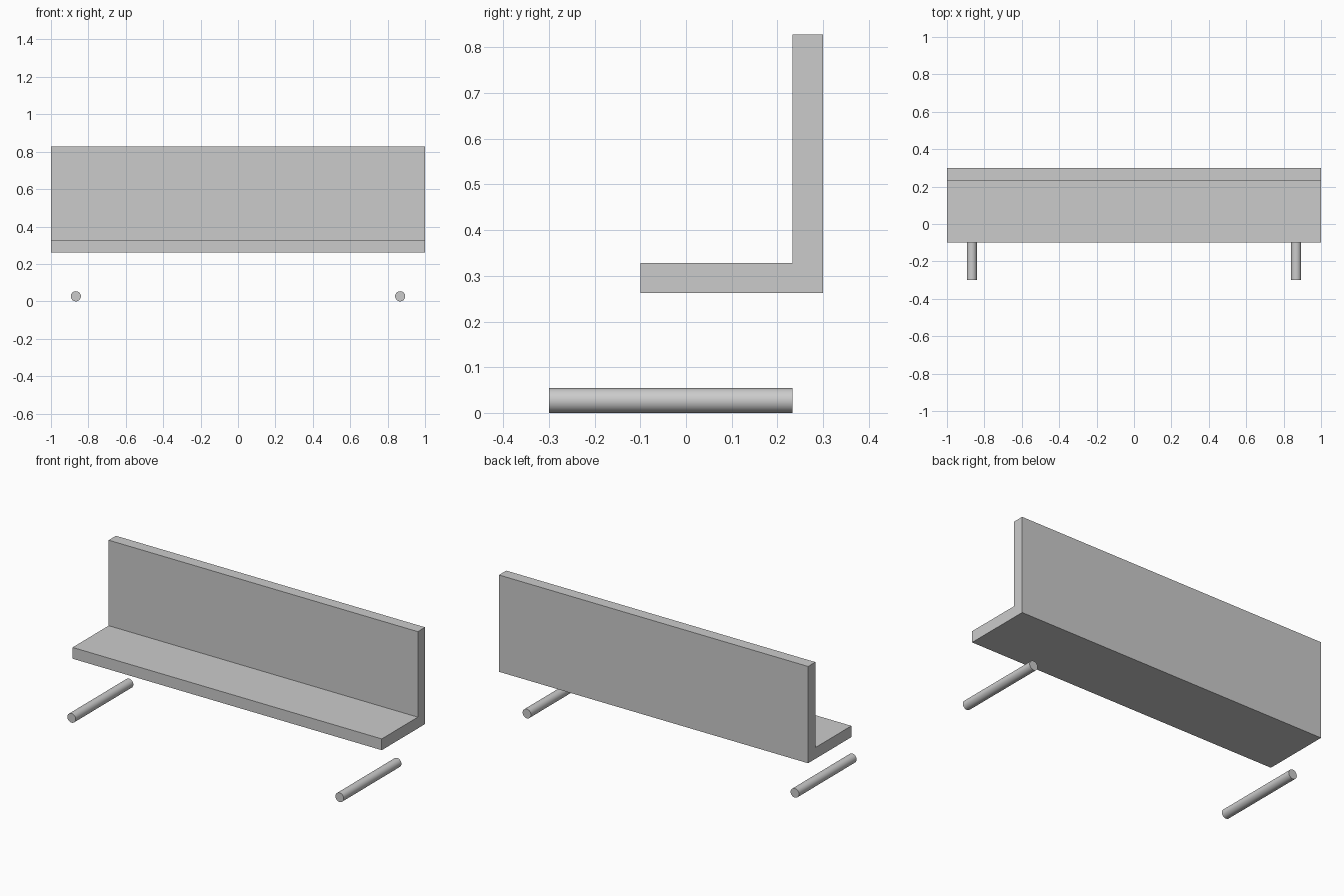
import bpy, bmesh
from math import radians

if "Cube" in bpy.data.objects:
    bpy.data.objects.remove(bpy.data.objects["Cube"])

# Bench body: L-shaped side profile (y, z) extruded along x
profile = [(-0.1, 0.262), (0.3, 0.262), (0.3, 0.828),
           (0.233, 0.828), (0.233, 0.328), (-0.1, 0.328)]
bm = bmesh.new()
side = bm.faces.new([bm.verts.new((-1, y, z)) for y, z in profile])
result = bmesh.ops.extrude_face_region(bm, geom=[side])
moved = [g for g in result["geom"] if isinstance(g, bmesh.types.BMVert)]
bmesh.ops.translate(bm, verts=moved, vec=(2, 0, 0))
bmesh.ops.recalc_face_normals(bm, faces=bm.faces)
mesh = bpy.data.meshes.new("seat_and_back")
bm.to_mesh(mesh)
bm.free()
bpy.context.collection.objects.link(bpy.data.objects.new("seat_and_back", mesh))


# Floor rods: round bars lying front to back
def floor_rod(name, x, radius=0.027, front=-0.3, back=0.233):
    bpy.ops.mesh.primitive_cylinder_add(
        vertices=32, radius=radius, depth=back - front,
        location=(x, (front + back) / 2, radius), rotation=(radians(90), 0, 0))
    bpy.context.object.name = name
    bpy.ops.object.shade_smooth_by_angle(angle=radians(30))


for name, x in (("left_floor_rod", -0.867), ("right_floor_rod", 0.867)):
    floor_rod(name, x)
